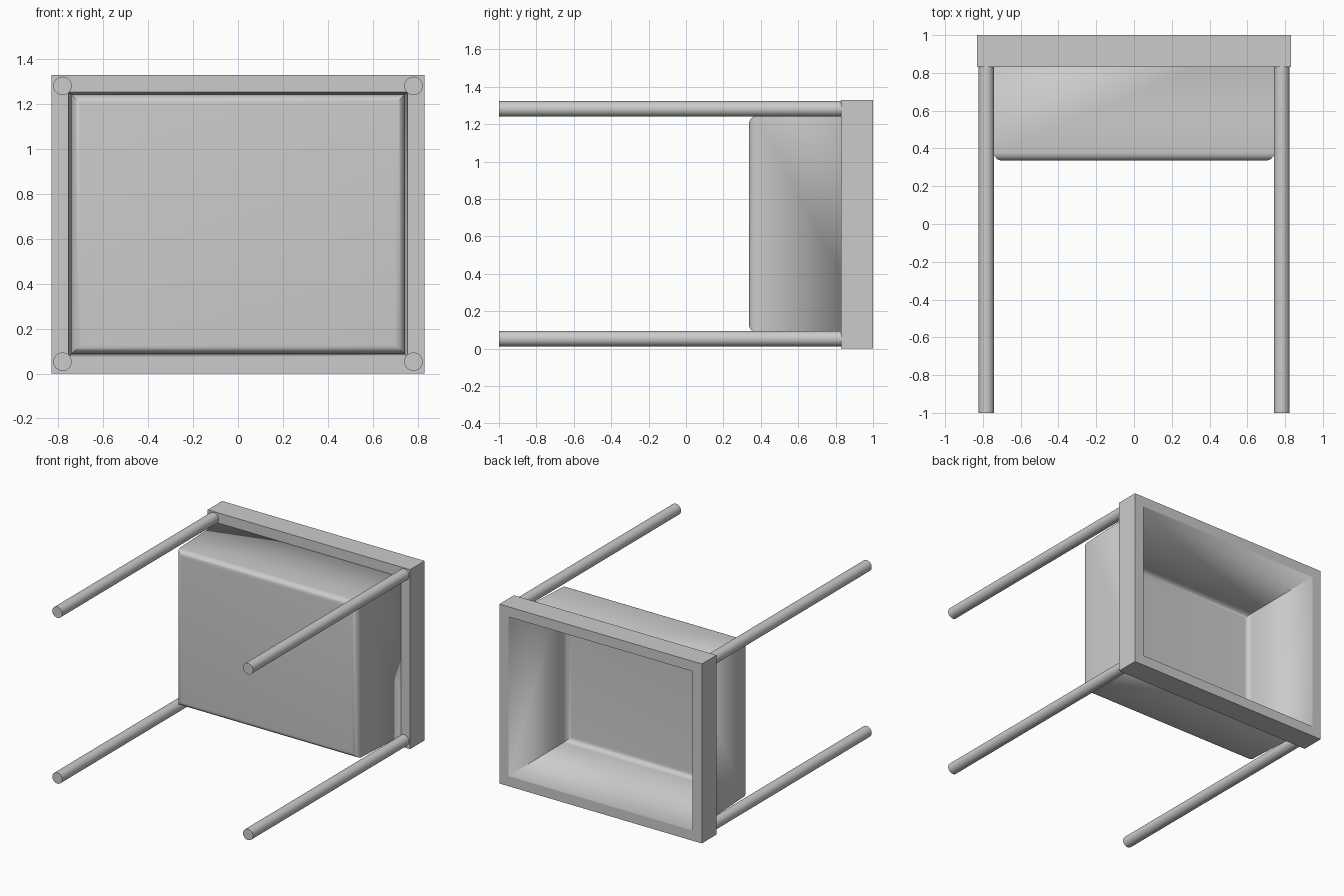
import bpy, bmesh, math
from mathutils import Matrix

HALF_W, HEIGHT = 0.83, 1.33      # outer size of the rim
BACK, FRONT = 1.0, 0.83          # depth of the rim
LIP = 0.075                      # rim width around the opening

if "Cube" in bpy.data.objects:
    bpy.data.objects.remove(bpy.data.objects["Cube"])

# One plain grey for everything
grey = bpy.data.materials.new("plain grey")
grey.use_nodes = True
colour = (0.6, 0.6, 0.6, 1)
grey.diffuse_color = colour
grey.node_tree.nodes["Principled BSDF"].inputs["Base Color"].default_value = colour


def finish(bm, name):
    bmesh.ops.recalc_face_normals(bm, faces=bm.faces)
    mesh = bpy.data.meshes.new(name)
    bm.to_mesh(mesh)
    bm.free()
    mesh.materials.append(grey)
    obj = bpy.data.objects.new(name, mesh)
    bpy.context.collection.objects.link(obj)
    bpy.ops.object.select_all(action="DESELECT")
    obj.select_set(True)
    bpy.context.view_layer.objects.active = obj
    bpy.ops.object.shade_smooth_by_angle(angle=math.radians(35))
    return obj


def rect_loft(name, profile, cap=False, closed=False):
    """Sweep an (inset, y) profile around the rectangular outline."""
    bm = bmesh.new()
    rings = []
    for inset, y in profile:
        x, low, high = HALF_W - inset, inset, HEIGHT - inset
        corners = ((-x, low), (x, low), (x, high), (-x, high))
        rings.append([bm.verts.new((cx, y, cz)) for cx, cz in corners])
    pairs = list(zip(rings, rings[1:]))
    if closed:
        pairs.append((rings[-1], rings[0]))
    for a, b in pairs:
        for i in range(4):
            j = (i + 1) % 4
            bm.faces.new((a[i], a[j], b[j], b[i]))
    if cap:
        bm.faces.new(rings[-1])
    return finish(bm, name)


# Square-edged rim with an open middle
rect_loft("rim", [(LIP, BACK), (0, BACK), (0, FRONT), (LIP, FRONT)], closed=True)

# Basin: slightly tapered walls, rounded into a flat floor
radius, floor, taper, steps = 0.04, 0.34, 0.09, 8
profile = [(LIP, BACK)]
for i in range(steps + 1):
    a = math.pi / 2 * i / steps
    profile.append((taper + radius * (1 - math.cos(a)),
                    floor + radius * (1 - math.sin(a))))
basin = rect_loft("basin", profile, cap=True)
shell = basin.modifiers.new("thin shell", "SOLIDIFY")
shell.thickness = 0.004
shell.offset = 1

# Four round legs, one at each corner of the rim
leg_r, leg_in, leg_end = 0.041, 0.048, -1.0
length = FRONT + 0.01 - leg_end
for side, sx in (("left", 1), ("right", -1)):
    for level, z in (("lower", leg_in + 0.005), ("upper", HEIGHT - leg_in)):
        bm = bmesh.new()
        place = (Matrix.Translation((sx * (HALF_W - leg_in), leg_end + length / 2, z))
                 @ Matrix.Rotation(math.pi / 2, 4, "X"))
        bmesh.ops.create_cone(bm, cap_ends=True, segments=32, radius1=leg_r,
                              radius2=leg_r, depth=length, matrix=place)
        finish(bm, f"{level}_{side}_leg")
